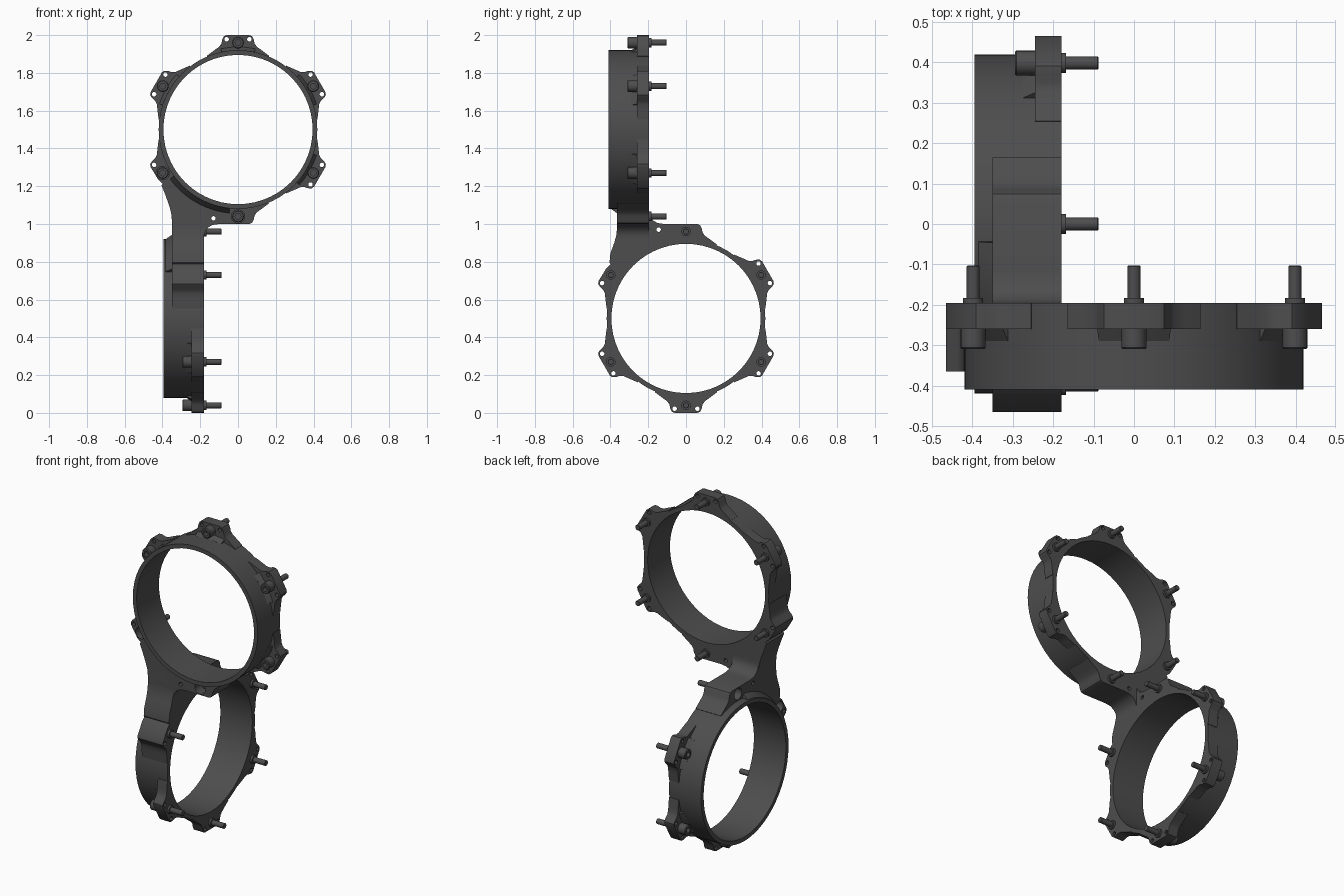
import bpy, bmesh, math
from mathutils import Matrix, Vector

if "Cube" in bpy.data.objects:
    bpy.data.objects.remove(bpy.data.objects["Cube"])

R_IN, R_OUT, SEG = 0.395, 0.42, 56
mat = bpy.data.materials.new("dark_grey")
mat.diffuse_color = (0.075, 0.075, 0.075, 1)
mat.use_nodes = True
mat.node_tree.nodes["Principled BSDF"].inputs["Base Color"].default_value = mat.diffuse_color


def make(name, bm, m):
    bmesh.ops.recalc_face_normals(bm, faces=bm.faces)
    bm.transform(m)
    me = bpy.data.meshes.new(name)
    bm.to_mesh(me)
    bm.free()
    me.materials.append(mat)
    ob = bpy.data.objects.new(name, me)
    bpy.context.collection.objects.link(ob)
    return ob


def lathe(bm, profile, a0=0, a1=360, seg=SEG, centre=(0, 0), closed=True):
    """Sweep an (r, y) profile about a y-parallel axis."""
    full = a1 - a0 == 360
    rows = []
    for i in range(seg if full else seg + 1):
        a = math.radians(a0 + (a1 - a0) * i / seg)
        rows.append([bm.verts.new((centre[0] + r * math.cos(a), y, centre[1] + r * math.sin(a)))
                     for r, y in profile])
    n = len(profile)
    for i in range(seg):
        p, q = rows[i], rows[(i + 1) % len(rows)]
        for j in range(n if closed else n - 1):
            k = (j + 1) % n
            bm.faces.new((p[j], p[k], q[k], q[j]))
    if not full:
        bm.faces.new(rows[0])
        bm.faces.new(rows[-1])
    elif not closed:
        bm.faces.new([r[0] for r in rows])
        bm.faces.new([r[-1] for r in rows])


def extrude(bm, pts, y0, y1):
    a = [bm.verts.new((x, y0, z)) for x, z in pts]
    b = [bm.verts.new((x, y1, z)) for x, z in pts]
    bm.faces.new(a)
    bm.faces.new(b)
    for i in range(len(pts)):
        j = (i + 1) % len(pts)
        bm.faces.new((a[i], a[j], b[j], b[i]))


def polar(r, deg):
    a = math.radians(deg)
    return r * math.cos(a), r * math.sin(a)


def lug_point(deg, t, r):
    """Point at radial distance r, sideways t, for the lug at an angle."""
    c, s = polar(1, deg)
    return c * r - s * t, s * r + c * t


def cut(ob, bm, m):
    cutter = make("cutter", bm, m)
    cutter.hide_render = True
    mod = ob.modifiers.new("holes", 'BOOLEAN')
    mod.operation, mod.solver, mod.object = 'DIFFERENCE', 'EXACT', cutter
    bpy.context.view_layer.objects.active = ob
    bpy.ops.object.modifier_apply(modifier=mod.name)
    bpy.data.objects.remove(cutter)


SIDE = [(0.06, 0.5), (0.074, 0.494), (0.083, 0.478), (0.088, 0.455),
        (0.1, 0.438), (0.125, 0.42), (0.165, 0.39)]


def build_half(tag, m, g):
    """One clamp ring with lugs, neck and bolts; g is the other ring's mating plane."""
    # thin ring shell
    bm = bmesh.new()
    lathe(bm, [(R_IN, 0), (R_OUT, 0), (R_OUT, -0.215), (R_IN, -0.215)])
    make(tag + "_ring", bm, m)

    # thin bolt lugs, each with two small holes
    bm, holes = bmesh.new(), bmesh.new()
    for a in (30, 90, 150, 330):
        pts = [lug_point(a, t, r) for t, r in SIDE]
        pts += [polar(0.405, a + d) for d in range(22, -23, -4)]
        pts += [lug_point(a, -t, r) for t, r in reversed(SIDE)]
        extrude(bm, pts, 0, -0.065)
        for t in (-0.06, 0.06):
            lathe(holes, [(0.012, -0.1), (0.012, 0.1)], seg=12,
                  centre=lug_point(a, t, 0.478), closed=False)
    cut(make(tag + "_lugs", bm, m), holes, m)

    # sloped webs between lugs and shell
    bm = bmesh.new()
    for a in (30, 90, 150, 330):
        lathe(bm, [(0.41, -0.06), (0.44, -0.06), (0.42, -0.095), (0.41, -0.095)],
              a - 12, a + 12, seg=6)
    make(tag + "_lug_webs", bm, m)

    # thick neck plate joining two lugs and running into the other ring
    L, R = g - 0.17, g
    pts = [lug_point(210, -t, r) for t, r in reversed(SIDE)]
    pts += [lug_point(210, 0.02, 0.498), lug_point(210, 0.05, 0.488),
            (-0.405, -0.295), (L - 0.035, -0.345), (L - 0.015, -0.4), (L - 0.004, -0.44),
            (L, -0.48), (L, -0.58), (R, -0.58), (R, -0.56), (R + 0.006, -0.54),
            (R + 0.022, -0.518), (R + 0.045, -0.505), (R + 0.08, -0.5)]
    pts += [lug_point(270, t, r) for t, r in SIDE]
    pts += [polar(0.405, d) for d in range(292, 186, -4)]
    bm, holes = bmesh.new(), bmesh.new()
    extrude(bm, pts, 0, -0.17)
    for a in (210, 270):   # counterbores for bolt heads
        lathe(holes, [(0.035, -0.065), (0.035, -0.3)], seg=24,
              centre=polar(0.46, a), closed=False)
    for c in (lug_point(210, -0.06, 0.478), (L + 0.04, -0.47), (R + 0.05, -0.47)):
        lathe(holes, [(0.012, 0.1), (0.012, -0.3)], seg=12, centre=c, closed=False)
    cut(make(tag + "_neck", bm, m), holes, m)

    # sloped fillet from shell rim to neck plate
    bm = bmesh.new()
    for a0, a1 in ((216, 264),):
        lathe(bm, [(0.41, -0.16), (0.45, -0.16), (0.442, -0.175), (0.42, -0.205), (0.41, -0.205)],
              a0, a1, seg=12)
    make(tag + "_neck_fillet", bm, m)

    # bolts: socket head, shank collar and shaft
    bm = bmesh.new()
    for a in range(30, 390, 60):
        lathe(bm, [(0.015, -0.09), (0.015, -0.115), (0.027, -0.115), (0.031, -0.111),
                   (0.031, -0.06), (0.016, -0.06), (0.016, -0.001), (0.025, -0.001), (0.025, 0.012),
                   (0.016, 0.012), (0.016, 0.09), (0.014, 0.092)],
              seg=20, centre=polar(0.46, a), closed=False)
    make(tag + "_bolts", bm, m)


F_UP, F_LOW = -0.195, -0.18
upper = Matrix.Translation((0, F_UP, 1.5))
swap = Matrix(((0, 1, 0, 0), (1, 0, 0, 0), (0, 0, -1, 0), (0, 0, 0, 1)))
lower = Matrix.Translation((F_LOW, 0, 0.5)) @ swap
build_half("upper", upper, F_LOW)
build_half("lower", lower, F_UP)

# smooth curved walls, keep edges sharp
for ob in bpy.context.scene.objects:
    ob.select_set(True)
    bpy.context.view_layer.objects.active = ob
bpy.ops.object.shade_smooth_by_angle(angle=math.radians(30))
